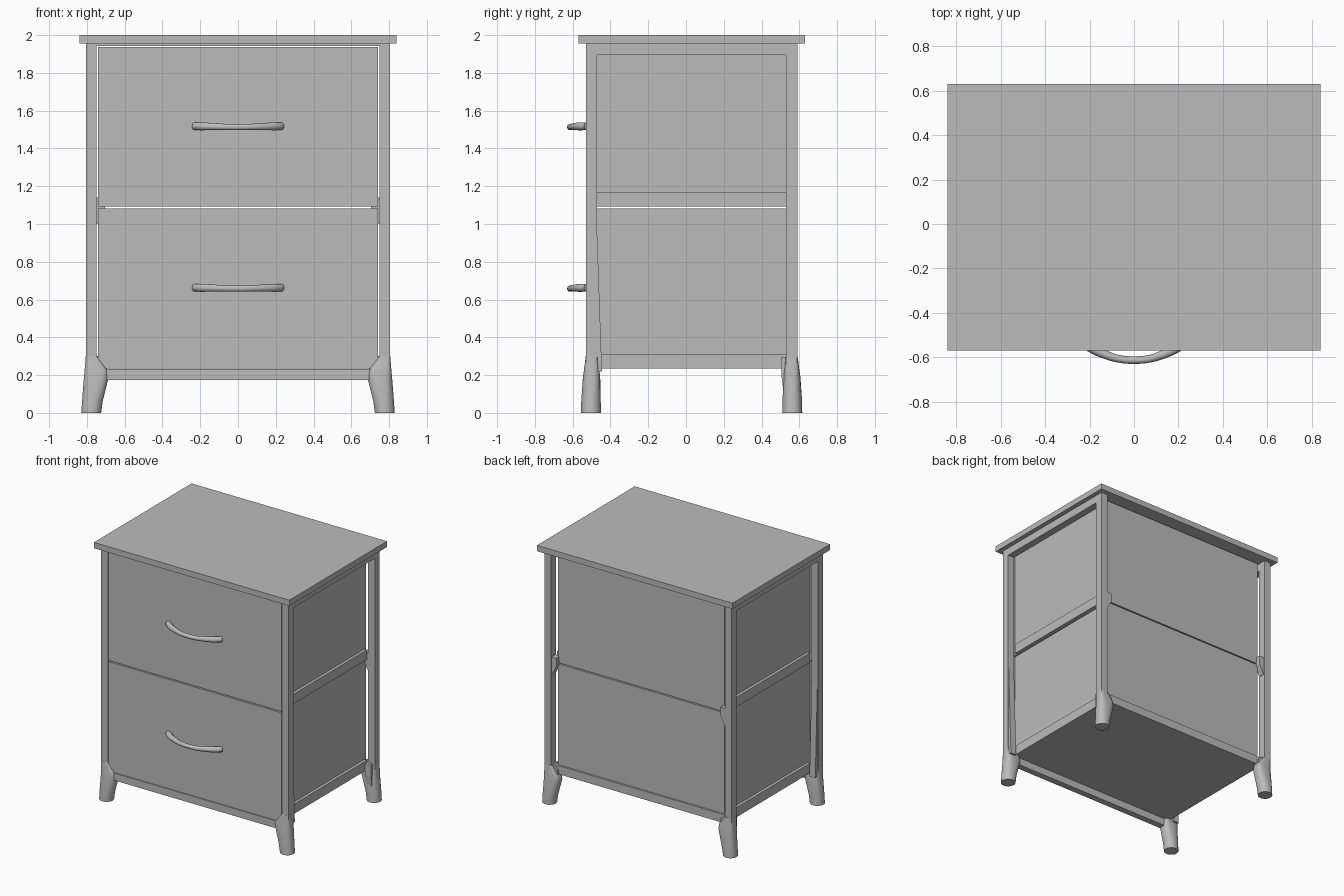
import bpy, bmesh, math

old = bpy.data.objects.get("Cube")
if old:
    bpy.data.objects.remove(old, do_unlink=True)

GREY = (0.5, 0.5, 0.5, 1)
mat = bpy.data.materials.new("plain grey")
mat.use_nodes = True
mat.diffuse_color = GREY
mat.node_tree.nodes["Principled BSDF"].inputs["Base Color"].default_value = GREY


def finish(name, bm, smooth=False):
    bmesh.ops.recalc_face_normals(bm, faces=bm.faces)
    me = bpy.data.meshes.new(name)
    bm.to_mesh(me)
    bm.free()
    me.materials.append(mat)
    ob = bpy.data.objects.new(name, me)
    bpy.context.collection.objects.link(ob)
    if smooth:
        bpy.ops.object.select_all(action="DESELECT")
        ob.select_set(True)
        bpy.context.view_layer.objects.active = ob
        bpy.ops.object.shade_smooth_by_angle(angle=math.radians(35))
    return ob


def loft(name, rings, smooth=False):
    """Skin a list of equal-length point rings and cap both ends."""
    bm = bmesh.new()
    loops = [[bm.verts.new(p) for p in ring] for ring in rings]
    n = len(loops[0])
    for a, b in zip(loops, loops[1:]):
        for i in range(n):
            j = (i + 1) % n
            bm.faces.new((a[i], a[j], b[j], b[i]))
    bm.faces.new(loops[0])
    bm.faces.new(loops[-1])
    return finish(name, bm, smooth)


def rect(x0, x1, y0, y1, z):
    return [(x0, y0, z), (x1, y0, z), (x1, y1, z), (x0, y1, z)]


def box(name, x0, x1, y0, y1, z0, z1):
    return loft(name, [rect(x0, x1, y0, y1, z0), rect(x0, x1, y0, y1, z1)])


def leg_ring(cx, cy, rx, ry, z, power, n=24):
    """Superellipse: power 1 is round, smaller is squarer."""
    pts = []
    for i in range(n):
        a = 2 * math.pi * (i + 0.5) / n
        c, s = math.cos(a), math.sin(a)
        pts.append((cx + rx * math.copysign(abs(c) ** power, c),
                    cy + ry * math.copysign(abs(s) ** power, s), z))
    return pts


# Top board and the thin front strip beneath it
box("top_board", -0.84, 0.84, -0.57, 0.63, 1.955, 2.0)
box("front_top_strip", -0.748, 0.748, -0.53, -0.49, 1.943, 1.955)

# Bottom front rail and low back rail
box("front_bottom_rail", -0.748, 0.748, -0.53, -0.48, 0.175, 0.232)
box("back_bottom_rail", -0.735, 0.735, 0.54, 0.565, 0.235, 0.30)

# Two drawers: body, front panel, side lips and bowed handle
for label, z0, z1, hz in (("lower", 0.235, 1.083, 0.66), ("upper", 1.092, 1.936, 1.515)):
    box(label + "_drawer_body", -0.715, 0.715, -0.50, 0.55, z0, z1)
    box(label + "_drawer_front", -0.742, 0.742, -0.527, -0.50, z0, z1)
    for side, s in (("left", 1), ("right", -1)):
        xa, xb = sorted((s * 0.70, s * 0.738))
        box(f"{label}_{side}_side_lip", xa, xb, -0.47, 0.53, z0, z0 + 0.075)

    half = [(0, -0.613, -0.002, 0.017), (0.07, -0.607, -0.001, 0.017),
            (0.14, -0.584, 0.001, 0.020), (0.195, -0.556, 0.002, 0.022),
            (0.23, -0.525, 0.003, 0.021)]
    path = [(-x, y, z, r) for x, y, z, r in half[:0:-1]] + half
    cu = bpy.data.curves.new(label + "_handle", "CURVE")
    cu.dimensions = "3D"
    cu.bevel_depth = 1.0
    cu.bevel_resolution = 3
    cu.resolution_u = 5
    cu.use_fill_caps = True
    sp = cu.splines.new("BEZIER")
    sp.bezier_points.add(len(path) - 1)
    for bp, (x, y, z, r) in zip(sp.bezier_points, path):
        bp.co = (x, y, hz + z)
        bp.radius = r
        bp.handle_left_type = bp.handle_right_type = "AUTO"
    cu.materials.append(mat)
    handle = bpy.data.objects.new(label + "_handle", cu)
    bpy.context.collection.objects.link(handle)

# Posts, flared legs, corner gussets and side top rails
for side, s in (("left", 1), ("right", -1)):
    def sx(a, b):
        return sorted((s * a, s * b))

    box(side + "_top_rail", *sx(0.748, 0.805), -0.47, 0.53, 1.895, 1.955)

    for end, t, yc in (("front", -1, -0.50), ("back", 1, 0.56)):
        box(f"{end}_{side}_post", *sx(0.748, 0.805), yc - 0.03, yc + 0.03, 0.2, 1.955)
        # Round foot that blends up into the square post
        profile = [(0.777, 0.003, 0.053, 0.053, 0.0, 1.0),
                   (0.771, 0.003, 0.055, 0.052, 0.06, 0.95),
                   (0.750, 0.0, 0.066, 0.046, 0.19, 0.7),
                   (0.752, 0.0, 0.060, 0.040, 0.23, 0.5),
                   (0.777, 0.0, 0.029, 0.031, 0.30, 0.3)]
        loft(f"{end}_{side}_leg",
             [leg_ring(s * cx, yc + t * dy, rx, ry, z, p) for cx, dy, rx, ry, z, p in profile],
             smooth=True)

    # Long tapering fin behind the front post
    loft(f"front_{side}_fin", [rect(*sx(0.75, 0.80), -0.49, -0.445, 0.22),
                               rect(*sx(0.75, 0.80), -0.49, -0.47, 0.94)])
    # Small block on the inner face of the back leg
    loft(f"back_{side}_block", [rect(*sx(0.75, 0.79), 0.515, 0.55, 0.12),
                                rect(*sx(0.74, 0.79), 0.505, 0.55, 0.20),
                                rect(*sx(0.74, 0.79), 0.505, 0.55, 0.295)])
    # Tapered brackets on the back posts at mid height and at the bottom
    loft(f"back_{side}_mid_bracket", [rect(*sx(0.745, 0.76), 0.535, 0.585, 1.0),
                                      rect(*sx(0.705, 0.76), 0.535, 0.585, 1.075),
                                      rect(*sx(0.705, 0.76), 0.535, 0.585, 1.14)])
    loft(f"back_{side}_low_bracket", [rect(*sx(0.69, 0.76), 0.535, 0.58, 0.20),
                                      rect(*sx(0.70, 0.76), 0.535, 0.58, 0.27),
                                      rect(*sx(0.735, 0.76), 0.535, 0.58, 0.30)])
